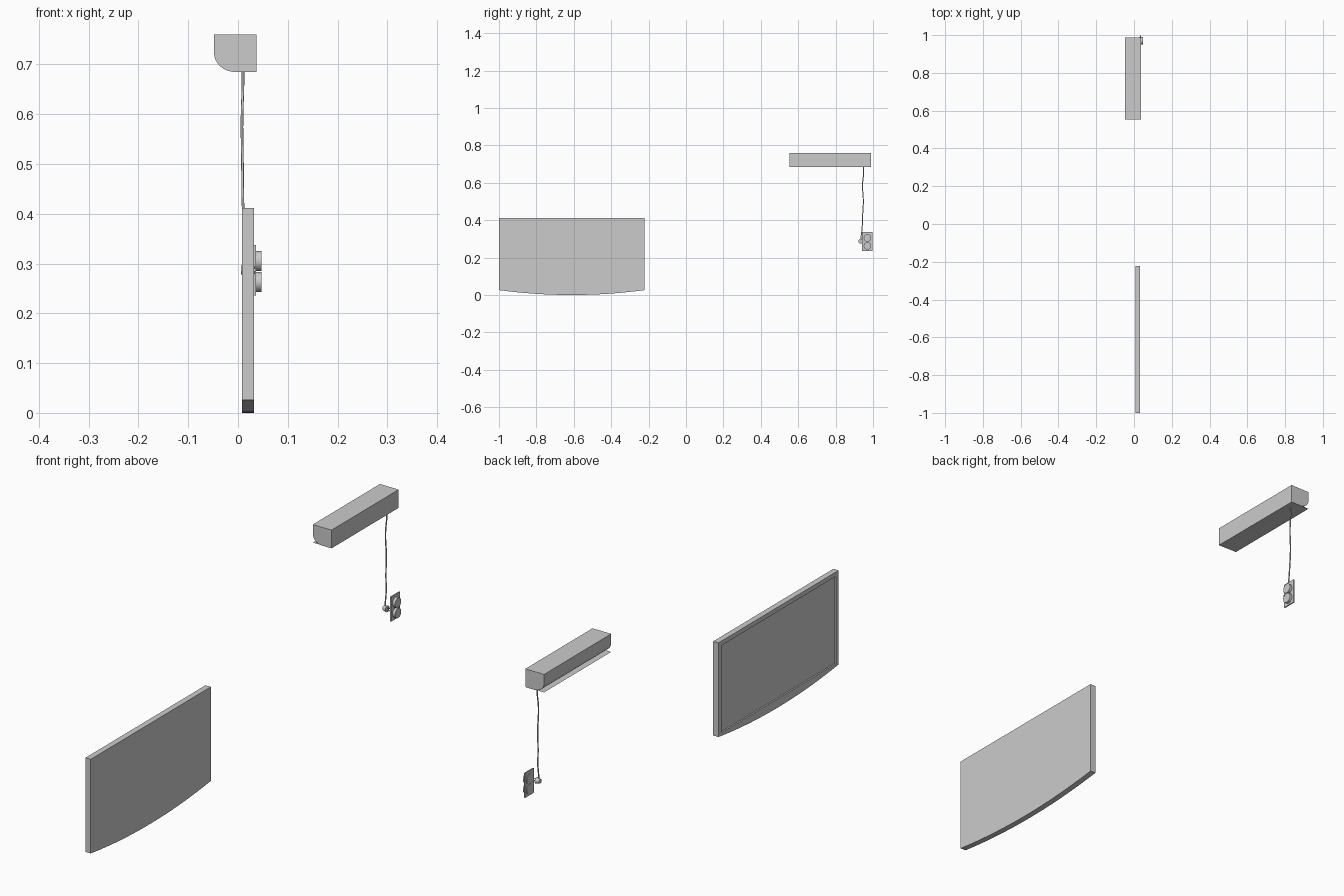
import bpy, bmesh, math
from mathutils import Vector, Matrix

if "Cube" in bpy.data.objects:
    bpy.data.objects.remove(bpy.data.objects["Cube"])


def make_object(name, bm):
    bmesh.ops.recalc_face_normals(bm, faces=bm.faces)
    mesh = bpy.data.meshes.new(name)
    bm.to_mesh(mesh)
    bm.free()
    ob = bpy.data.objects.new(name, mesh)
    bpy.context.collection.objects.link(ob)
    return ob


def prism(name, points, direction):
    """Extrude a closed outline along a vector."""
    bm = bmesh.new()
    face = bm.faces.new([bm.verts.new(p) for p in points])
    ret = bmesh.ops.extrude_face_region(bm, geom=[face], use_keep_orig=True)
    bmesh.ops.translate(bm, verts=[v for v in ret["geom"] if isinstance(v, bmesh.types.BMVert)],
                        vec=Vector(direction))
    return make_object(name, bm)


def box(name, lo, hi):
    bm = bmesh.new()
    lo, hi = Vector(lo), Vector(hi)
    bmesh.ops.create_cube(bm, size=1, matrix=Matrix.Translation((lo + hi) / 2)
                          @ Matrix.Diagonal((*(hi - lo), 1)))
    return make_object(name, bm)


def cone_x(name, x0, x1, r0, r1, y, z, sides=24):
    """Cylinder or cone lying along x."""
    bm = bmesh.new()
    bmesh.ops.create_cone(bm, cap_ends=True, segments=sides, radius1=r0, radius2=r1, depth=x1 - x0,
                          matrix=Matrix.Translation(((x0 + x1) / 2, y, z))
                          @ Matrix.Rotation(math.pi / 2, 4, 'Y'))
    return smooth(make_object(name, bm))


def smooth(ob):
    bpy.ops.object.select_all(action='DESELECT')
    ob.select_set(True)
    bpy.context.view_layer.objects.active = ob
    bpy.ops.object.shade_smooth_by_angle(angle=math.radians(35))
    return ob


# Television body with a bowed lower edge
Y0, Y1, TOP, SAG = -1.0, -0.222, 0.412, 0.026
outline = [(0.008, Y1, TOP), (0.008, Y0, TOP)]
for i in range(17):
    t = i / 16
    outline.append((0.008, Y0 + (Y1 - Y0) * t, SAG * (2 * t - 1) ** 2))
tv = prism("television", outline, (0.024, 0, 0))

# Recessed screen
cutter = box("screen_cutter", (-0.01, Y0 + 0.018, 0.036), (0.014, Y1 - 0.018, TOP - 0.018))
cutter.hide_render = True
mod = tv.modifiers.new("screen_recess", 'BOOLEAN')
mod.operation, mod.solver, mod.object = 'DIFFERENCE', 'EXACT', cutter
bpy.context.view_layer.objects.active = tv
bpy.ops.object.modifier_apply(modifier=mod.name)
bpy.data.objects.remove(cutter)

# Air conditioner case with a rounded lower front
A0, A1 = 0.553, 0.988
profile = [(0.037, A0, 0.760), (-0.048, A0, 0.760)]
for i in range(13):
    a = math.radians(180 + 90 * i / 12)
    profile.append((-0.005 + 0.043 * math.cos(a), A0, 0.723 + 0.038 * math.sin(a)))
profile.append((0.037, A0, 0.685))
smooth(prism("air_conditioner_case", profile, (0, A1 - A0, 0)))

# Thin air vent flap
bm = bmesh.new()
bm.faces.new([bm.verts.new(p) for p in ((-0.048, A0, 0.686), (-0.02, A0, 0.686),
                                        (-0.02, A1, 0.686), (-0.048, A1, 0.686))])
make_object("vent_flap", bm)

# Hanging power cord
path = [(0.010, 0.948, 0.695), (0.010, 0.950, 0.66), (0.008, 0.944, 0.59), (0.009, 0.948, 0.50),
        (0.010, 0.944, 0.42), (0.013, 0.941, 0.35), (0.013, 0.936, 0.31), (0.013, 0.935, 0.288)]
curve = bpy.data.curves.new("power_cord", 'CURVE')
curve.dimensions = '3D'
curve.bevel_depth, curve.bevel_resolution, curve.resolution_u = 0.0026, 2, 6
spline = curve.splines.new('BEZIER')
spline.bezier_points.add(len(path) - 1)
for bp, co in zip(spline.bezier_points, path):
    bp.co = co
    bp.handle_left_type = bp.handle_right_type = 'AUTO'
bpy.context.collection.objects.link(bpy.data.objects.new("power_cord", curve))

# Plug with two prongs
cone_x("plug_body", 0.006, 0.023, 0.009, 0.013, 0.935, 0.287, 16)
for n, dz in (("upper", 0.005), ("lower", -0.005)):
    cone_x(f"plug_prong_{n}", 0.022, 0.034, 0.0018, 0.0018, 0.935, 0.287 + dz, 8)

# Wall outlet: plate, two round sockets and pin holes
box("outlet_plate", (0.031, 0.942, 0.236), (0.036, 0.998, 0.337))
for n, z in (("upper", 0.305), ("lower", 0.263)):
    cone_x(f"socket_{n}", 0.029, 0.047, 0.020, 0.020, 0.970, z, 24)
